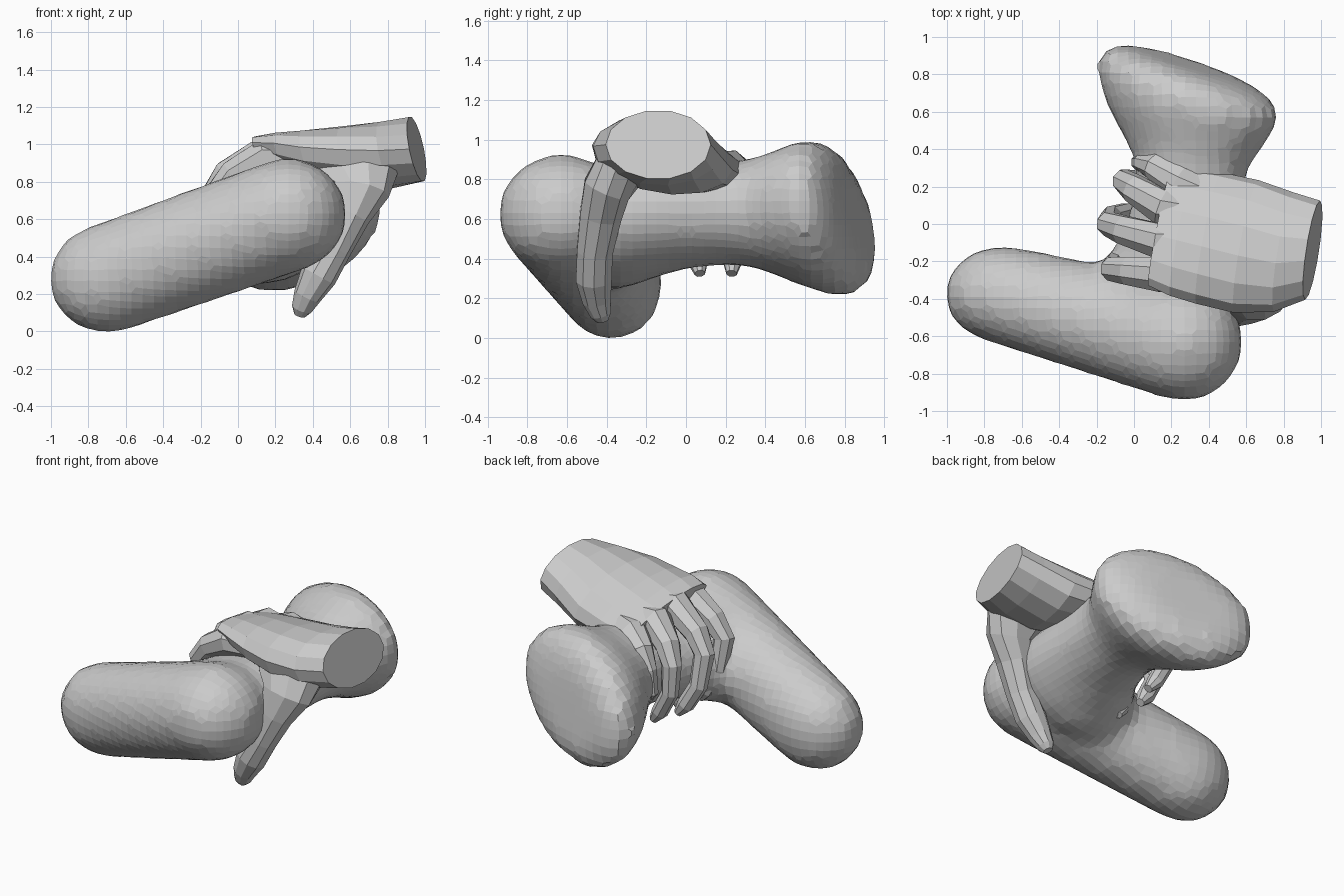
import bpy, bmesh
from math import sin, cos, pi, radians
from mathutils import Vector, Matrix

if "Cube" in bpy.data.objects:
    bpy.data.objects.remove(bpy.data.objects["Cube"])


def finish(bm, name):
    bmesh.ops.recalc_face_normals(bm, faces=bm.faces)
    me = bpy.data.meshes.new(name)
    bm.to_mesh(me)
    bm.free()
    ob = bpy.data.objects.new(name, me)
    bpy.context.collection.objects.link(ob)
    return ob


def loft(bm, rings):
    """Skin a list of closed point rings and cap both ends."""
    loops = [[bm.verts.new(p) for p in r] for r in rings]
    n = len(loops[0])
    for a, b in zip(loops, loops[1:]):
        for i in range(n):
            bm.faces.new((a[i], a[(i + 1) % n], b[(i + 1) % n], b[i]))
    bm.faces.new(loops[0])
    bm.faces.new(loops[-1])


def tube(bm, path, sides=8):
    """Tapered limb along (x, y, z, y radius[, other radius]) points."""
    pts = [Vector(p[:3]) for p in path]
    rings = []
    for i, p in enumerate(pts):
        d = (pts[min(i + 1, len(pts) - 1)] - pts[max(i - 1, 0)]).normalized()
        u = (Vector((0, 1, 0)) - d * d.y).normalized()
        v = d.cross(u)
        r, s = path[i][3], path[i][-1]
        rings.append([p + u * r * cos(2 * pi * (k + .5) / sides)
                      + v * s * sin(2 * pi * (k + .5) / sides) for k in range(sides)])
    loft(bm, rings)


# Gripped body: slanted front lobe (hull of two ellipsoids)
bm = bmesh.new()
for c, s in (((-.705, -.375, .28), (.295, .245, .28)),
             ((.27, -.63, .625), (.30, .305, .29))):
    bmesh.ops.create_icosphere(bm, subdivisions=3, radius=1,
                               matrix=Matrix.Translation(c) @ Matrix.Diagonal((*s, 1)))
hull = bmesh.ops.convex_hull(bm, input=bm.verts)
bmesh.ops.delete(bm, geom=list({g for g in hull["geom_interior"] + hull["geom_unused"]
                                if isinstance(g, bmesh.types.BMVert)}), context='VERTS')

# Gripped body: neck flaring to the back lobe (y, x, z, a, b, slant)
sections = ((-.62, .2, .6, .25, .24, 0), (-.35, .17, .55, .42, .28, 0),
            (-.2, .22, .575, .37, .255, 0), (-.02, .27, .61, .31, .24, 0),
            (.2, .3, .63, .28, .24, 0), (.32, .31, .63, .29, .25, .05),
            (.45, .315, .625, .37, .285, .08), (.58, .31, .62, .45, .335, .11),
            (.68, .3, .61, .485, .36, .16), (.76, .27, .6, .475, .355, .23),
            (.82, .25, .59, .425, .31, .27), (.85, .25, .585, .3, .21, .28))
tilt = radians(20)
rings = []
for y, x, z, a, b, s in sections:
    ring = []
    for k in range(28):
        u, v = a * cos(2 * pi * k / 28), b * sin(2 * pi * k / 28)
        dx, dz = u * cos(tilt) - v * sin(tilt), u * sin(tilt) + v * cos(tilt)
        ring.append((x + dx, y - s * dx - .55 * s * dz, z + dz))
    rings.append(ring)
loft(bm, rings)
body = finish(bm, "gripped_body")
m = body.modifiers.new("merge", 'REMESH')
m.mode, m.voxel_size = 'VOXEL', .06
m = body.modifiers.new("soften", 'SMOOTH')
m.factor, m.iterations = .5, 6
m = body.modifiers.new("fit", 'DISPLACE')
m.strength, m.mid_level = .018, 0

# Palm and wrist (x, y, z, half width, half thickness, roll)
bm = bmesh.new()
rings = []
for x, y, z, w, t, roll in ((.955, -.14, .975, .265, .175, 0),
                            (.8, -.15, .945, .32, .175, -4),
                            (.6, -.12, .91, .36, .18, -10),
                            (.4, -.075, .905, .36, .155, -13),
                            (.26, -.04, .915, .355, .12, -15),
                            (.14, -.01, .925, .33, .085, -15)):
    ring, r = [], radians(roll)
    for k in range(14):
        u, v = w * cos(2 * pi * k / 14), t * sin(2 * pi * k / 14)
        dy, dz = u * cos(r) - v * sin(r), u * sin(r) + v * cos(r)
        ring.append((x - .2 * dz + .15 * dy, y + dy, z + dz))
    rings.append(ring)
loft(bm, rings)
finish(bm, "palm_and_wrist")

# Fingers wrapping over the neck
fingers = {
    "index_finger": ((.34, -.26, .93, .08), (.14, -.27, .935, .1), (-.03, -.25, .84, .08),
                     (-.115, -.24, .74, .068), (-.1, -.2, .55, .055), (-.03, -.16, .39, .045),
                     (0, -.15, .34, .025)),
    "middle_finger": ((.34, -.09, .93, .08), (.13, -.09, .945, .1), (-.06, -.03, .84, .08),
                      (-.135, 0, .73, .068), (-.12, .04, .53, .058), (-.04, .06, .39, .055),
                      (.01, .07, .325, .028)),
    "ring_finger": ((.34, .06, .9, .08), (.15, .09, .905, .1), (.0, .19, .82, .08),
                    (-.055, .23, .72, .063), (-.05, .24, .54, .055), (.03, .235, .39, .052),
                    (.08, .23, .325, .028)),
    "little_finger": ((.4, .14, .85, .1), (.23, .22, .85, .1), (.11, .31, .8, .075),
                      (.05, .33, .7, .055), (.03, .33, .56, .048), (.09, .31, .46, .03)),
}
for name, path in fingers.items():
    bm = bmesh.new()
    tube(bm, path)
    finish(bm, name)

# Thumb hanging down the other side, widening into the web under the palm
bm = bmesh.new()
tube(bm, ((.6, -.24, .95, .1, .27), (.635, -.33, .86, .13, .25), (.645, -.4, .75, .125, .165),
          (.59, -.43, .62, .11, .115), (.51, -.46, .44, .095), (.43, -.465, .3, .095, .1),
          (.37, -.45, .19, .075), (.34, -.43, .12, .055), (.33, -.42, .085, .03)), 10)
finish(bm, "thumb")
